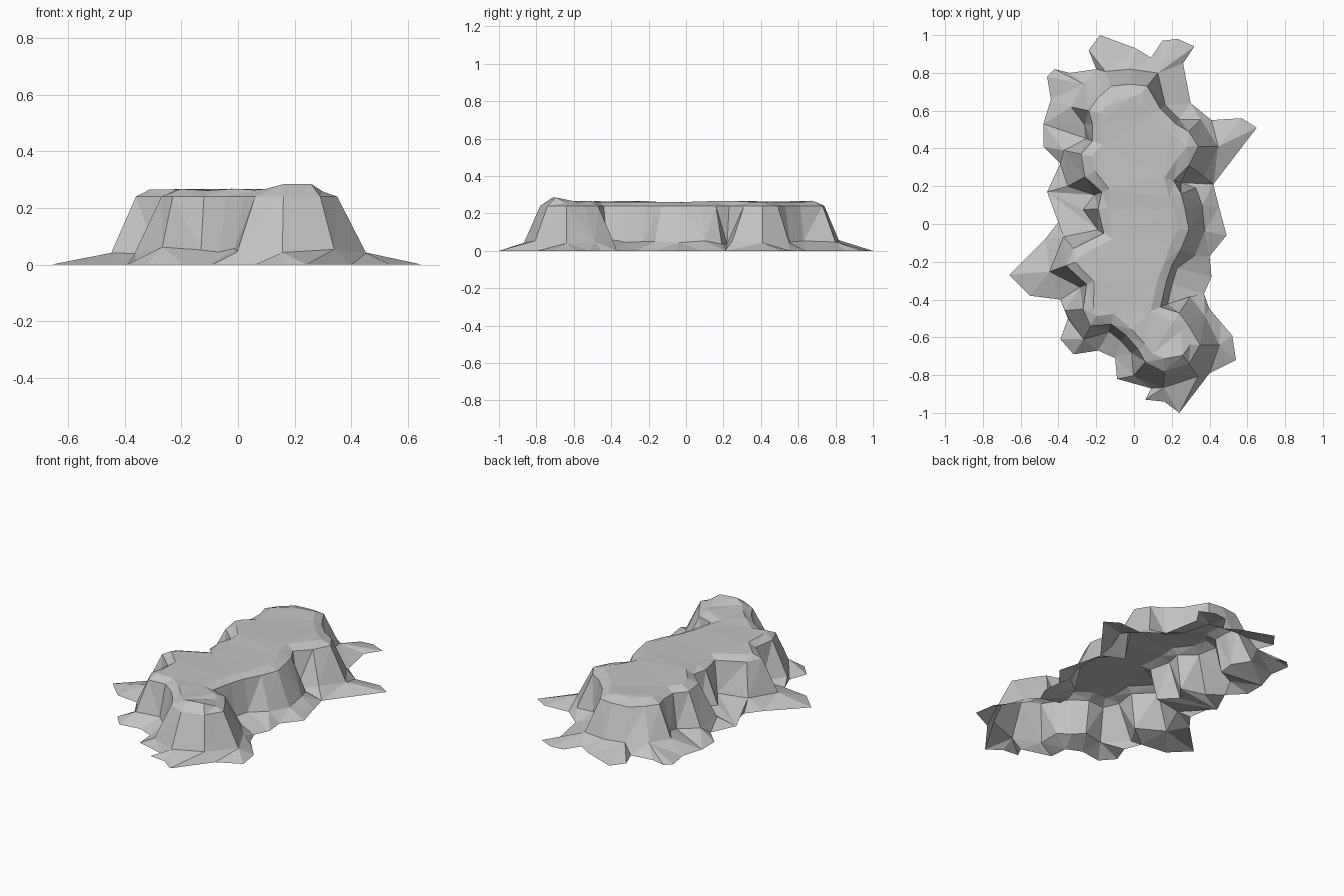
import bpy
import bmesh
import random
from mathutils import Vector

random.seed(4)

cube = bpy.data.objects.get("Cube")
if cube:
    bpy.data.objects.remove(cube, do_unlink=True)

# Ragged outline on the ground, clockwise from the north tip, in hundredths
GROUND = [
    (-18, 100), (1, 93), (9, 88), (15, 97), (23, 98), (32, 94), (26, 85), (30, 64),
    (41, 55), (57, 56), (65, 51), (42, 21), (45, 9), (49, -6), (40, -17), (41, -28),
    (37, -37), (40, -45), (46, -52), (52, -59), (54, -72), (40, -79), (24, -100),
    (16, -94), (6, -93), (9, -87), (-9, -82), (-10, -71), (-19, -67), (-32, -69),
    (-39, -61), (-35, -50), (-39, -40), (-55, -38), (-66, -27), (-47, -8), (-40, 1),
    (-42, 13), (-46, 17), (-39, 32), (-48, 41), (-48, 53), (-44, 66), (-46, 78),
    (-42, 82), (-34, 80), (-20, 82), (-24, 92)]

# Upper edge of the cliff, same direction
RIM = [
    (-12, 73), (-2, 74), (7, 73), (14, 61), (22, 53), (29, 49), (34, 41), (29, 31),
    (21, 23), (25, 16), (27, 8), (29, -3), (25, -13), (20, -22), (17, -31), (14, -44),
    (24, -47), (29, -54), (35, -64), (29, -74), (16, -78), (6, -73), (2, -66),
    (-4, -59), (-12, -53), (-23, -54), (-27, -45), (-25, -32), (-36, -22), (-32, -13),
    (-16, -5), (-19, 8), (-17, 17), (-26, 25), (-28, 37), (-22, 44), (-22, 53),
    (-24, 60), (-19, 67)]

RIM_HEIGHT = 0.24
PEAK = Vector((0.2, -0.69))


def to_points(outline):
    return [Vector(p) / 100 for p in outline]


def offset(points, distance, ease_concave):
    """Move a clockwise loop outward, less so in its inner corners."""
    moved = []
    for i, p in enumerate(points):
        before, after = points[i - 1], points[(i + 1) % len(points)]
        along = (after - before).normalized()
        outward = Vector((-along.y, along.x))
        concave = (p - before).cross(after - p) > 0
        step = distance * (ease_concave if concave else 1)
        moved.append(p + outward * step * random.uniform(0.85, 1.2))
    return moved


def add_ring(bm, points, height):
    return [bm.verts.new((p.x, p.y, height(p))) for p in points]


def stitch(bm, a, b):
    """Join two closed rings of any counts with triangles, shortest edge first."""
    i = j = 0
    while i < len(a) or j < len(b):
        va, vb = a[i % len(a)], b[j % len(b)]
        na, nb = a[(i + 1) % len(a)], b[(j + 1) % len(b)]
        step_a = (na.co - vb.co).length if i < len(a) else 99
        step_b = (nb.co - va.co).length if j < len(b) else 99
        if step_a < step_b:
            bm.faces.new((va, na, vb))
            i += 1
        else:
            bm.faces.new((va, nb, vb))
            j += 1


def plateau_height(p):
    if (p - PEAK).length < 0.06:
        return 0.285
    return random.uniform(0.258, 0.268)


rim_points = to_points(RIM)
bm = bmesh.new()

# Rings from the ground up to the plateau
ground = add_ring(bm, to_points(GROUND), lambda p: 0)
foot = add_ring(bm, offset(rim_points, 0.09, 0.4), lambda p: random.uniform(0.035, 0.065))
rim = add_ring(bm, rim_points, lambda p: RIM_HEIGHT)
plateau = add_ring(bm, offset(rim_points, -0.06, 0.8), plateau_height)

# Scree skirt, steep cliff, bevelled edge and flat top, open underneath
stitch(bm, foot, ground)
stitch(bm, rim, foot)
stitch(bm, plateau, rim)
top = bm.faces.new(plateau)
bmesh.ops.triangulate(bm, faces=[top], ngon_method='BEAUTY')

# Make every face look up and outward
bm.normal_update()
bmesh.ops.recalc_face_normals(bm, faces=bm.faces[:])
bm.normal_update()
if sum(f.normal.z * f.calc_area() for f in bm.faces) < 0:
    bmesh.ops.reverse_faces(bm, faces=bm.faces[:])

mesh = bpy.data.meshes.new("rock_plateau")
bm.to_mesh(mesh)
bm.free()

# Plain grey stone
stone = bpy.data.materials.new("grey_stone")
stone.use_nodes = True
colour = (0.55, 0.55, 0.55, 1)
stone.diffuse_color = colour
stone.node_tree.nodes["Principled BSDF"].inputs["Base Color"].default_value = colour
mesh.materials.append(stone)

rock = bpy.data.objects.new("rock_plateau", mesh)
bpy.context.collection.objects.link(rock)
